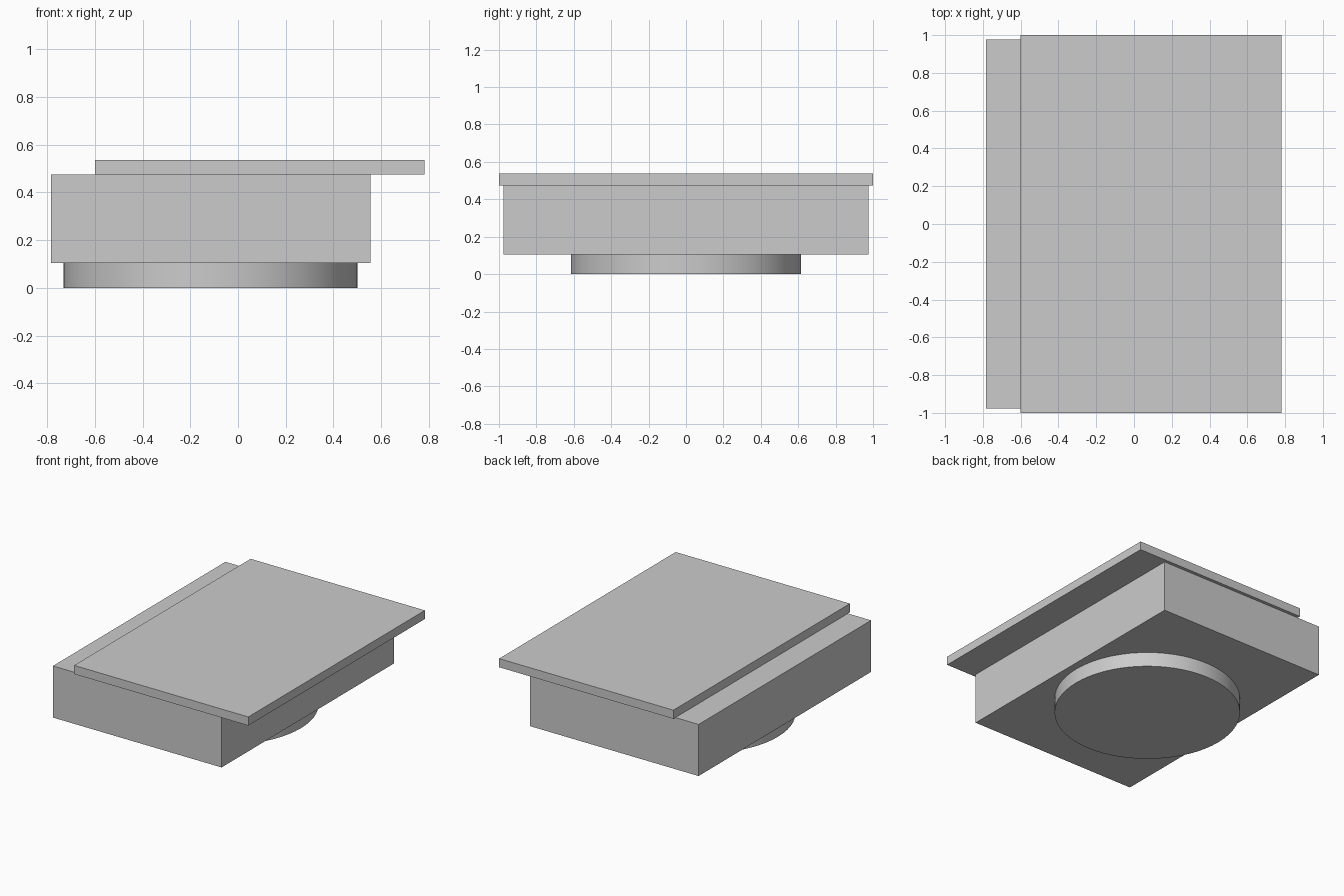
import bpy
import math

cube = bpy.data.objects.get("Cube")
if cube:
    bpy.data.objects.remove(cube, do_unlink=True)

# Single grey finish
grey = bpy.data.materials.new("light_grey")
grey.use_nodes = True
colour = (0.6, 0.6, 0.6, 1)
grey.diffuse_color = colour
grey.node_tree.nodes["Principled BSDF"].inputs["Base Color"].default_value = colour


def finish(name):
    obj = bpy.context.object
    obj.name = name
    obj.data.name = name
    obj.data.materials.append(grey)
    return obj


def box(name, x, y, z):
    """Box spanning the (low, high) pairs on each axis."""
    spans = (x, y, z)
    bpy.ops.mesh.primitive_cube_add(size=1, location=[sum(s) / 2 for s in spans])
    bpy.context.object.scale = [s[1] - s[0] for s in spans]
    bpy.ops.object.transform_apply(location=False, rotation=False, scale=True)
    return finish(name)


BASE_TOP, BODY_TOP, LID_TOP = 0.105, 0.475, 0.537

# Round foot under the body
bpy.ops.mesh.primitive_cylinder_add(vertices=64, radius=0.616, depth=BASE_TOP,
                                    location=(-0.115, 0, BASE_TOP / 2))
finish("round_base")
bpy.ops.object.shade_smooth_by_angle(angle=math.radians(30))

# Main block and the offset lid that overhangs it
box("body", (-0.784, 0.554), (-0.977, 0.977), (BASE_TOP, BODY_TOP))
box("lid", (-0.6, 0.782), (-1, 1), (BODY_TOP, LID_TOP))
